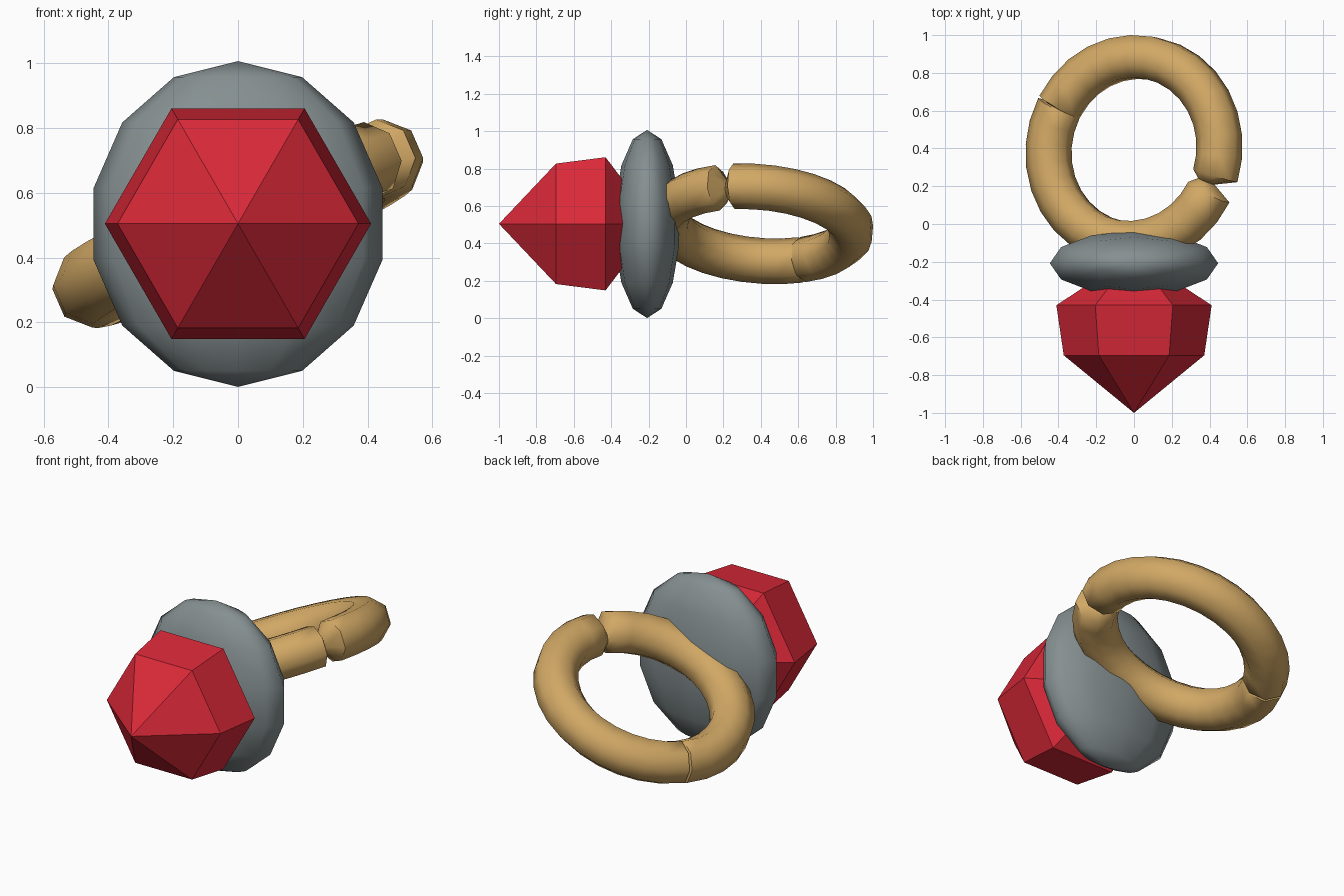
import bpy, bmesh, math
from mathutils import Matrix, Vector

if "Cube" in bpy.data.objects:
    bpy.data.objects.remove(bpy.data.objects["Cube"])


def material(name, rgb):
    m = bpy.data.materials.new(name)
    m.diffuse_color = (*rgb, 1)
    m.use_nodes = True
    m.node_tree.nodes["Principled BSDF"].inputs["Base Color"].default_value = m.diffuse_color
    return m


gold = material("gold", (0.64, 0.392, 0.13))
grey = material("grey", (0.235, 0.275, 0.283))
red = material("red", (0.7, 0.022, 0.04))


def finish(name, bm, mat, smooth_angle=None):
    bmesh.ops.recalc_face_normals(bm, faces=bm.faces[:])
    me = bpy.data.meshes.new(name)
    bm.to_mesh(me)
    bm.free()
    ob = bpy.data.objects.new(name, me)
    bpy.context.collection.objects.link(ob)
    me.materials.append(mat)
    if smooth_angle:
        bpy.ops.object.select_all(action='DESELECT')
        ob.select_set(True)
        bpy.context.view_layer.objects.active = ob
        bpy.ops.object.shade_smooth_by_angle(angle=math.radians(smooth_angle))
    return ob


def bridge(bm, a, b):
    n = len(a)
    for i in range(n):
        bm.faces.new((a[i], a[(i + 1) % n], b[(i + 1) % n], b[i]))


# Gem: hexagonal crown with a long point in front and a short point behind
bm = bmesh.new()
girdle, crown = [
    [bm.verts.new((r * math.cos(k * math.pi / 3), y, 0.505 + r * math.sin(k * math.pi / 3)))
     for k in range(6)]
    for r, y in ((0.411, -0.43), (0.372, -0.695))]
bridge(bm, girdle, crown)
for loop, y in ((girdle, -0.16), (crown, -1.0)):
    tip = bm.verts.new((0, y, 0.505))
    for i in range(6):
        bm.faces.new((loop[i], loop[(i + 1) % 6], tip))
finish("gem", bm, red)

# Setting: flattened ball behind the gem
bm = bmesh.new()
bmesh.ops.create_uvsphere(
    bm, u_segments=12, v_segments=7, radius=1,
    matrix=Matrix.Translation((0, -0.208, 0.504)) @ Matrix.Diagonal((0.457, 0.176, 0.503, 1)))
finish("setting", bm, grey, 180)

# Band: tilted ring with one pinched break and one thin crack
R, T, SIDES = 0.494, 0.122, 8
stations = [(-18 + i * 168 / 14, R, T) for i in range(15)]           # right side to crack
stations += [(150.7, R - 0.016, T - 0.016)]                          # thin crack
stations += [(151.4 + i * 179.6 / 15, R, T) for i in range(16)]      # crack to break
stations += [(336.5, 0.455, 0.047)]                                  # pinched break
place = (Matrix.Translation((0, 0.392, 0.505))
         @ Matrix.Rotation(math.radians(-5), 4, 'X')
         @ Matrix.Rotation(math.radians(-23.5), 4, 'Y'))
bm = bmesh.new()
loops = []
for deg, major, minor in stations:
    a = math.radians(deg)
    loop = []
    for k in range(SIDES):
        t = (k + 0.5) * 2 * math.pi / SIDES
        r = major + minor * math.cos(t)
        loop.append(bm.verts.new(place @ Vector((r * math.cos(a), r * math.sin(a), minor * math.sin(t)))))
    loops.append(loop)
for i, loop in enumerate(loops):
    bridge(bm, loop, loops[(i + 1) % len(loops)])
finish("band", bm, gold, 60)
